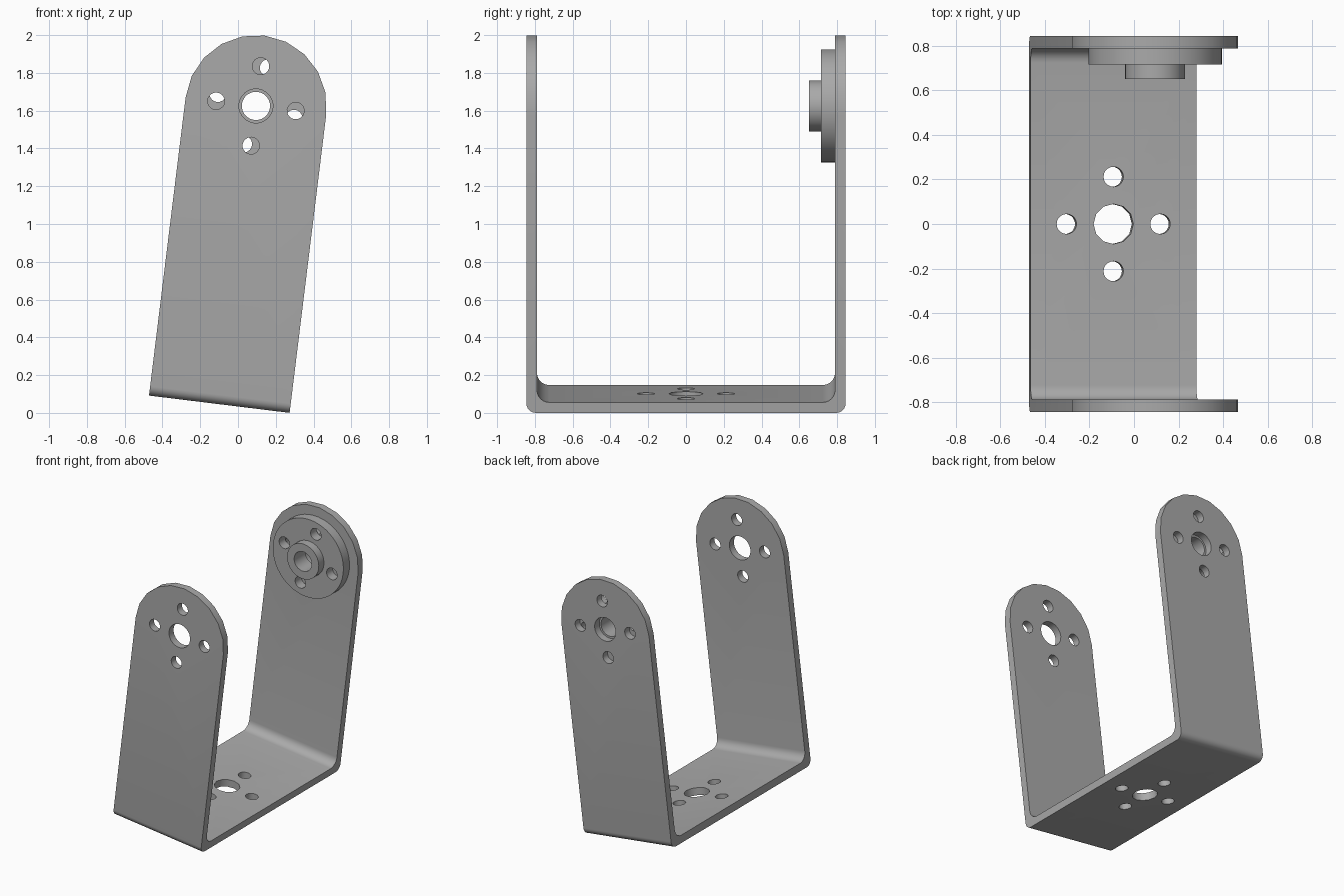
import bpy
import bmesh
import math
from mathutils import Matrix, Vector

cube = bpy.data.objects.get("Cube")
if cube:
    bpy.data.objects.remove(cube, do_unlink=True)

# Main sizes, in the bracket's own upright frame
HALF_W, HALF_Y, THICK = 0.375, 0.845, 0.056
PIVOT = Vector((0, 0, 1.591))
HOLE_RING, HOLE_R, BORE_R = 0.212, 0.045, 0.09
TILT = Matrix.Translation((-0.099, 0, 0.046)) @ Matrix.Rotation(math.radians(7), 4, 'Y')

metal = bpy.data.materials.new("grey metal")
metal.use_nodes = True
GREY = (0.4, 0.4, 0.4, 1)
metal.diffuse_color = GREY
metal.node_tree.nodes["Principled BSDF"].inputs["Base Color"].default_value = GREY


def prism(name, points, offset):
    """Extrude a closed outline along an offset vector."""
    bm = bmesh.new()
    face = bm.faces.new([bm.verts.new(p) for p in points])
    new = bmesh.ops.extrude_face_region(bm, geom=[face])["geom"]
    bmesh.ops.translate(bm, vec=offset, verts=[v for v in new if isinstance(v, bmesh.types.BMVert)])
    bmesh.ops.recalc_face_normals(bm, faces=bm.faces)
    mesh = bpy.data.meshes.new(name)
    bm.to_mesh(mesh)
    bm.free()
    obj = bpy.data.objects.new(name, mesh)
    bpy.context.collection.objects.link(obj)
    obj.data.materials.append(metal)
    return obj


def arc(radius, start, end, steps):
    angles = [math.radians(start + (end - start) * i / steps) for i in range(steps + 1)]
    return [(radius * math.cos(a), radius * math.sin(a)) for a in angles]


def cylinder(name, radius, centre, axis, depth, sides=24):
    ring = arc(radius, 0, 360, sides)[:-1]
    if axis == 'Y':
        points = [centre + Vector((a, 0, b)) for a, b in ring]
        return prism(name, points, Vector((0, depth, 0)))
    points = [centre + Vector((a, b, 0)) for a, b in ring]
    return prism(name, points, Vector((0, 0, depth)))


def combine(obj, tool, operation):
    bpy.context.view_layer.objects.active = obj
    mod = obj.modifiers.new("cut", 'BOOLEAN')
    mod.operation, mod.solver, mod.object = operation, 'EXACT', tool
    bpy.ops.object.modifier_apply(modifier=mod.name)
    bpy.data.objects.remove(tool, do_unlink=True)


def drill_ring(obj, centre, axis, depth, turn=0):
    """Drill four small holes round a centre."""
    for k in range(4):
        a = math.radians(90 * k + turn)
        u, v = HOLE_RING * math.cos(a), HOLE_RING * math.sin(a)
        shift = Vector((u, 0, v)) if axis == 'Y' else Vector((u, v, 0))
        combine(obj, cylinder("drill", HOLE_R, centre + shift, axis, depth, 20), 'DIFFERENCE')


def finish(obj):
    obj.data.transform(TILT)
    bpy.ops.object.select_all(action='DESELECT')
    obj.select_set(True)
    bpy.context.view_layer.objects.active = obj
    bpy.ops.object.shade_smooth_by_angle(angle=math.radians(35))


# Bent U strip: rounded outer and inner corners, right half then mirrored
def half_u(half_y, floor, radius):
    return [(half_y - radius + a, floor + radius + b) for a, b in arc(radius, -90, 0, 6)] + [(half_y, 2.2)]


def mirrored(half):
    return [(-y, z) for y, z in reversed(half)] + half


outer = mirrored(half_u(HALF_Y, 0, 0.05))
inner = mirrored(half_u(HALF_Y - THICK, THICK, 0.065))
outline = outer + inner[::-1]
bracket = prism("bracket", [(-0.5, y, z) for y, z in outline], Vector((1, 0, 0)))

# Trim the strip to width and round the tops of both arms
stadium = [PIVOT + Vector((a, 0, b)) for a, b in arc(HALF_W, 0, 180, 10)]
stadium += [Vector((-HALF_W, 0, -0.5)), Vector((HALF_W, 0, -0.5))]
trim = prism("trim", [p + Vector((0, -1, 0)) for p in stadium], Vector((0, 2, 0)))
combine(bracket, trim, 'INTERSECT')

# Holes through both arms and through the base
front = PIVOT + Vector((0, -1, 0))
base = Vector((0, 0, -0.2))
combine(bracket, cylinder("drill", BORE_R, front, 'Y', 2), 'DIFFERENCE')
drill_ring(bracket, front, 'Y', 2)
combine(bracket, cylinder("drill", BORE_R, base, 'Z', 0.5, 12), 'DIFFERENCE')
drill_ring(bracket, base, 'Z', 0.5)
finish(bracket)

# Bearing hub inside the back arm: a flange with a short collar
at = lambda y: PIVOT + Vector((0, y, 0))
hub = cylinder("bearing_hub", 0.30, at(0.715), 'Y', HALF_Y - THICK - 0.715, 48)
combine(hub, cylinder("collar", 0.135, at(0.652), 'Y', 0.09, 32), 'UNION')
combine(hub, cylinder("drill", 0.075, at(0.5), 'Y', 0.5), 'DIFFERENCE')
drill_ring(hub, at(0.5), 'Y', 0.5, -11)
finish(hub)
